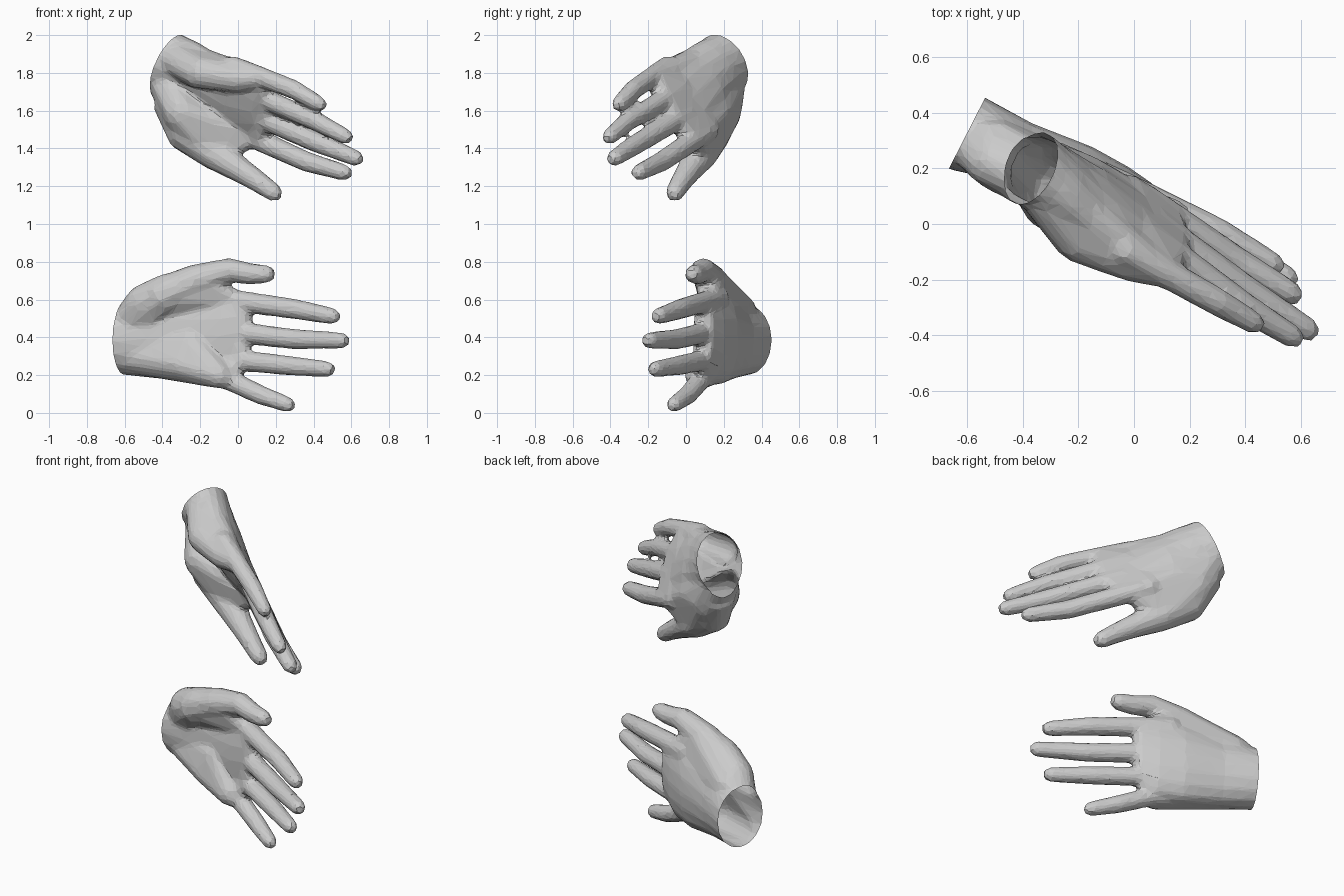
import bpy, bmesh, math
from mathutils import Vector

if "Cube" in bpy.data.objects:
    bpy.data.objects.remove(bpy.data.objects["Cube"])


def loft(bm, rings):
    """Closed skin through a list of equal rings."""
    vs = [[bm.verts.new(p) for p in r] for r in rings]
    n = len(vs[0])
    for a, b in zip(vs, vs[1:]):
        for i in range(n):
            bm.faces.new((a[i], a[(i + 1) % n], b[(i + 1) % n], b[i]))
    bm.faces.new(vs[0][::-1])
    bm.faces.new(vs[-1])


def digit(bm, path, radii, root=0.0):
    """Round tapering tube with a rounded tip, root lengthened into the palm."""
    pts = [Vector(p) for p in path]
    radii = list(radii)
    if root:
        pts.insert(0, pts[0] - (pts[1] - pts[0]).normalized() * root)
        radii.insert(0, radii[0])
    end = (pts[-1] - pts[-2]).normalized()
    pts.append(pts[-1] + end * radii[-1] * 0.85)
    radii.append(radii[-1] * 0.6)
    rings = []
    for i, (p, r) in enumerate(zip(pts, radii)):
        d = (pts[min(i + 1, len(pts) - 1)] - pts[max(i - 1, 0)]).normalized()
        u = (Vector((0, 0, 1)) - d * d.z).normalized()
        v = d.cross(u)
        rings.append([p + (u * math.cos(t) + v * math.sin(t)) * r
                      for t in (math.tau * k / 10 for k in range(10))])
    loft(bm, rings)


def flesh(bm, balls):
    """Convex pad stretched round a few balls (x, y, z, radius)."""
    t = bmesh.new()
    for x, y, z, r in balls:
        for i in range(1, 6):
            a = math.pi * i / 6
            for k in range(10):
                b = math.tau * k / 10
                t.verts.new((x + r * math.sin(a) * math.cos(b),
                             y + r * math.sin(a) * math.sin(b), z + r * math.cos(a)))
    bmesh.ops.convex_hull(t, input=t.verts[:])
    bmesh.ops.delete(t, geom=[v for v in t.verts if not v.link_faces], context='VERTS')
    me = bpy.data.meshes.new("pad")
    t.to_mesh(me)
    t.free()
    bm.from_mesh(me)
    bpy.data.meshes.remove(me)


def palm(bm, axis, sections):
    """Flattened loft from wrist to knuckles; returns the wrist plane."""
    d = Vector(axis).normalized()
    rings = []
    for i, (c, w, hw, ht) in enumerate(sections):
        w = Vector(w).normalized()
        n = d.cross(w).normalized()
        out = n.cross(w).normalized()
        flat = 1.0 if i == 0 else 0.88          # palm side is flatter
        ring = []
        for k in range(16):
            a = math.tau * k / 16
            s = math.sin(a)
            ring.append(Vector(c) + w * hw * math.cos(a)
                        + n * ht * s * (flat if s > 0 else 1))
        if i == 0:
            if out.dot(d) > 0:
                out = -out
            plane = (Vector(c), out)
            rings.append([p + out * 0.06 for p in ring])
        rings.append(ring)
    loft(bm, rings)
    return plane


def keep_largest(bm):
    """Drop stray inner shells left by the fuse."""
    todo, best = set(bm.verts), set()
    while todo:
        stack = [todo.pop()]
        island = set(stack)
        while stack:
            for e in stack.pop().link_edges:
                for v in e.verts:
                    if v in todo:
                        todo.discard(v)
                        island.add(v)
                        stack.append(v)
        if len(island) > len(best):
            best = island
    bmesh.ops.delete(bm, geom=[v for v in bm.verts if v not in best], context='VERTS')


def hand(name, axis, sections, fingers, thumb, thumb_r, pads):
    bm = bmesh.new()
    co, no = palm(bm, axis, sections)
    roots = []
    for path, s in fingers:
        digit(bm, path, [0.058 * s, 0.055 * s, 0.045 * s], 0.14)
        a, b = Vector(path[0]), Vector(path[1])
        e = (b - a).normalized()
        roots.append([(*(a - e * k), 0.055) for k in (0.03, 0.2)])
    for p, q in zip(roots, roots[1:]):          # webs between the fingers
        flesh(bm, p + q)
    digit(bm, thumb, thumb_r)
    for pad in pads:                            # thumb and heel muscles
        flesh(bm, pad)
    bmesh.ops.recalc_face_normals(bm, faces=bm.faces)
    me = bpy.data.meshes.new(name)
    bm.to_mesh(me)
    bm.free()
    ob = bpy.data.objects.new(name, me)
    bpy.context.collection.objects.link(ob)

    # fuse into one skin, soften the creases, then reduce to flat facets
    m = ob.modifiers.new("fuse", 'REMESH')
    m.mode = 'VOXEL'
    m.voxel_size = 0.012
    m = ob.modifiers.new("soften", 'SMOOTH')
    m.factor = 0.5
    m.iterations = 12
    m = ob.modifiers.new("facet", 'DECIMATE')
    m.ratio = 0.07
    dg = bpy.context.evaluated_depsgraph_get()
    done = bpy.data.meshes.new_from_object(ob.evaluated_get(dg))
    ob.modifiers.clear()

    # open wrist
    bm = bmesh.new()
    bm.from_mesh(done)
    keep_largest(bm)
    bmesh.ops.bisect_plane(bm, geom=bm.verts[:] + bm.edges[:] + bm.faces[:],
                           plane_co=co, plane_no=no, clear_outer=True)
    for f in bm.faces:
        f.smooth = False
    bm.to_mesh(done)
    bm.free()
    ob.data = done
    done.name = name


UP = (0, 0, 1)
# lower hand, thumb on top
hand("lower_hand", (0.9, -0.46, 0),
     [((-0.6, 0.325, 0.385), UP, 0.185, 0.145),
      ((-0.42, 0.25, 0.39), UP, 0.21, 0.125),
      ((-0.2, 0.18, 0.40), UP, 0.25, 0.11),
      ((-0.06, 0.125, 0.405), UP, 0.25, 0.09),
      ((0.05, 0.085, 0.43), UP, 0.20, 0.06)],
     [([(0.05, 0.09, 0.585), (0.3, -0.03, 0.55), (0.5, -0.145, 0.512)], 1),
      ([(0.05, 0.08, 0.42), (0.3, -0.05, 0.39), (0.55, -0.195, 0.383)], 1),
      ([(0.04, 0.075, 0.275), (0.27, -0.045, 0.25), (0.475, -0.165, 0.232)], 0.97),
      ([(-0.03, 0.07, 0.165), (0.12, 0.01, 0.095), (0.265, -0.065, 0.043)], 0.95)],
     [(-0.52, 0.27, 0.5), (-0.39, 0.17, 0.62), (-0.22, 0.13, 0.7),
      (-0.04, 0.09, 0.755), (0.07, 0.06, 0.735), (0.15, 0.04, 0.735)],
     [0.11, 0.11, 0.09, 0.067, 0.057, 0.05],
     [[(-0.58, 0.3, 0.465, 0.1), (-0.5, 0.22, 0.58, 0.1), (-0.5, 0.27, 0.53, 0.11),
       (-0.37, 0.16, 0.64, 0.1), (-0.2, 0.13, 0.7, 0.085), (-0.03, 0.12, 0.6, 0.055)],
      [(-0.58, 0.3, 0.305, 0.1), (-0.3, 0.14, 0.26, 0.09), (-0.25, 0.15, 0.36, 0.09),
       (-0.1, 0.065, 0.2, 0.075), (-0.03, 0.07, 0.17, 0.05)]])

# upper hand, mirrored: thumb below
W = (0.075, -0.57, 0.82)
hand("upper_hand", (0.79, -0.473, -0.395),
     [((-0.37, 0.2, 1.85), (0.34, -0.35, 0.87), 0.175, 0.14),
      ((-0.27, 0.14, 1.80), (0.2, -0.46, 0.85), 0.185, 0.125),
      ((-0.16, 0.08, 1.74), W, 0.20, 0.11),
      ((-0.02, 0.0, 1.66), W, 0.24, 0.09),
      ((0.12, -0.08, 1.61), W, 0.21, 0.06)],
     [([(0.14, 0.02, 1.43), (0.37, -0.135, 1.327), (0.565, -0.25, 1.272)], 1),
      ([(0.17, -0.07, 1.54), (0.42, -0.25, 1.43), (0.625, -0.38, 1.348)], 1),
      ([(0.17, -0.13, 1.65), (0.4, -0.3, 1.55), (0.57, -0.405, 1.462)], 0.97),
      ([(0.13, -0.185, 1.775), (0.3, -0.28, 1.71), (0.43, -0.355, 1.635)], 0.95)],
     [(-0.35, 0.2, 1.66), (-0.27, 0.13, 1.48), (-0.12, 0.08, 1.37),
      (0.03, 0.01, 1.275), (0.12, -0.03, 1.215), (0.19, -0.06, 1.165)],
     [0.11, 0.11, 0.09, 0.067, 0.057, 0.05],
     [[(-0.395, 0.226, 1.785, 0.1), (-0.3, 0.07, 1.59, 0.1), (-0.3, 0.19, 1.6, 0.11),
       (-0.15, 0.17, 1.6, 0.07), (-0.24, 0.13, 1.45, 0.09), (-0.13, 0.09, 1.38, 0.08),
       (0.07, 0.06, 1.46, 0.055)],
      [(-0.36, 0.17, 1.89, 0.1), (-0.2, -0.05, 1.8, 0.09),
       (0.0, -0.13, 1.77, 0.08), (0.13, -0.185, 1.775, 0.05)]])
